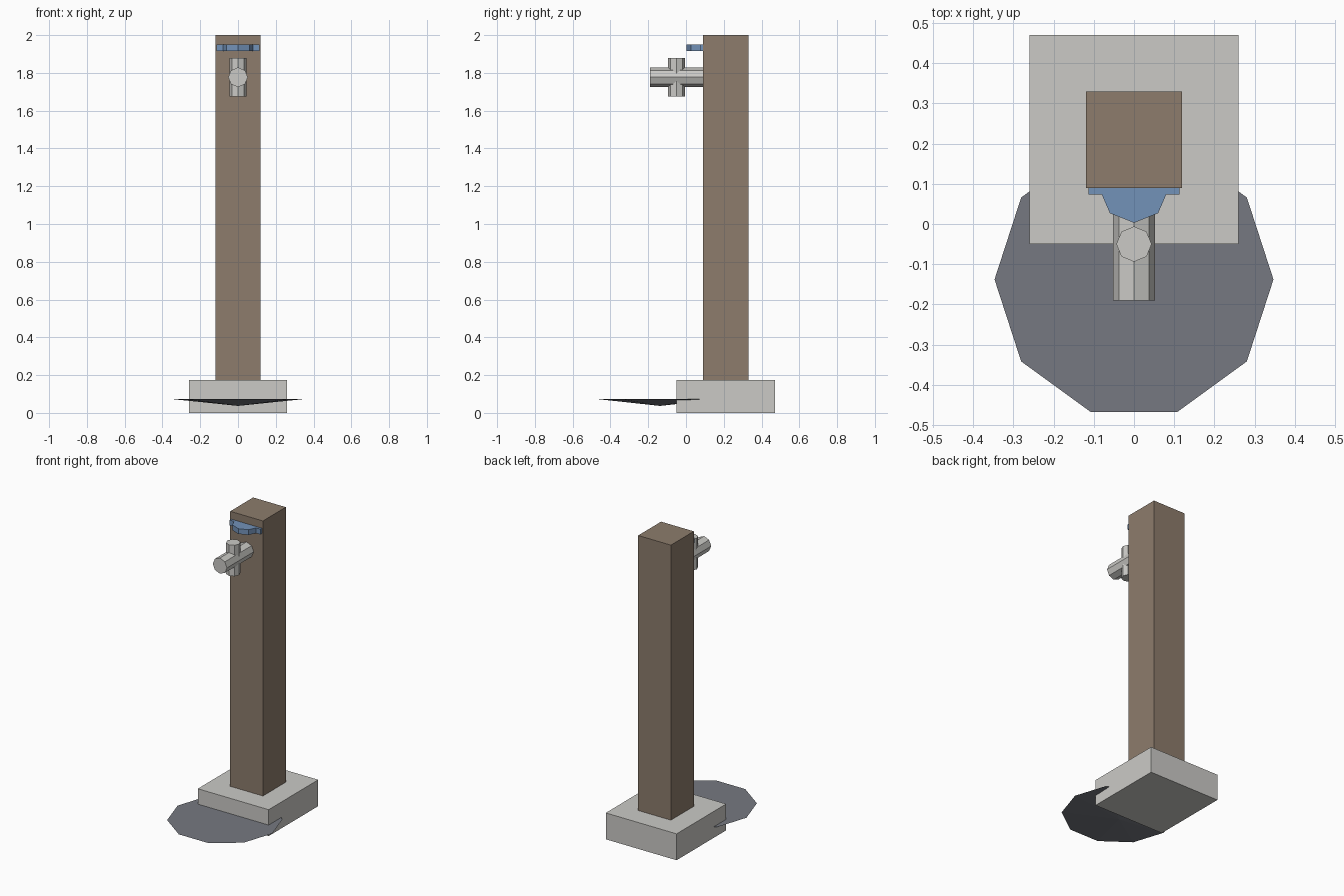
import bpy, bmesh
from math import cos, sin, tau, pi
from mathutils import Matrix

if "Cube" in bpy.data.objects:
    bpy.data.objects.remove(bpy.data.objects["Cube"])


def material(name, rgb):
    mat = bpy.data.materials.new(name)
    mat.use_nodes = True
    mat.diffuse_color = (*rgb, 1)
    mat.node_tree.nodes["Principled BSDF"].inputs["Base Color"].default_value = (*rgb, 1)
    return mat


stone = material("pale stone", (0.597, 0.591, 0.565))
wood = material("brown wood", (0.266, 0.202, 0.150))
blue = material("blue", (0.171, 0.287, 0.479))
slate = material("slate grey", (0.181, 0.191, 0.220))


def ring(radius, sides):
    return [(radius * cos(tau * i / sides), radius * sin(tau * i / sides)) for i in range(sides)]


def rectangle(x, y0, y1):
    return [(-x, y0), (x, y0), (x, y1), (-x, y1)]


def finish(name, bm, mat, matrix):
    bmesh.ops.transform(bm, matrix=matrix, verts=bm.verts)
    bmesh.ops.recalc_face_normals(bm, faces=bm.faces)
    mesh = bpy.data.meshes.new(name)
    bm.to_mesh(mesh)
    bm.free()
    mesh.materials.append(mat)
    obj = bpy.data.objects.new(name, mesh)
    bpy.context.collection.objects.link(obj)
    return obj


def prism(name, outline, z0, z1, mat, matrix=Matrix()):
    """Extrude a closed outline from z0 to z1."""
    bm = bmesh.new()
    face = bm.faces.new([bm.verts.new((x, y, z0)) for x, y in outline])
    top = bmesh.ops.extrude_face_region(bm, geom=[face], use_keep_orig=True)["geom"]
    bmesh.ops.translate(bm, vec=(0, 0, z1 - z0),
                        verts=[v for v in top if isinstance(v, bmesh.types.BMVert)])
    return finish(name, bm, mat, matrix)


# Base slab and post
prism("base_slab", rectangle(0.26, -0.05, 0.47), 0, 0.175, stone)
prism("post", rectangle(0.12, 0.09, 0.33), 0.175, 2, wood)

# Spout along y, crossed by an upright valve
along_y = Matrix.Translation((0, 0, 1.777)) @ Matrix.Rotation(pi / 2, 4, "X")
prism("spout", ring(0.052, 8), -0.09, 0.19, stone, along_y)
prism("valve", ring(0.044, 8), 1.674, 1.88, stone, Matrix.Translation((0, -0.05, 0)))

# Pointed blue bracket on the post
half = [(0.113, 0.09), (0.113, 0.073), (0.08, 0.073), (0.06, 0.027)]
outline = half + [(0, 0.003)] + [(-x, y) for x, y in reversed(half)]
prism("bracket", outline, 1.915, 1.95, blue)

# Shallow basin: flat top over a low inverted cone
bm = bmesh.new()
rim = [bm.verts.new((x, y, 0.073)) for x, y in ring(0.347, 10)]
tip = bm.verts.new((0, 0, 0.037))
bm.faces.new(rim)
for i, vert in enumerate(rim):
    bm.faces.new((vert, rim[i - 1], tip))
finish("basin", bm, slate, Matrix.Translation((0, -0.138, 0)))
